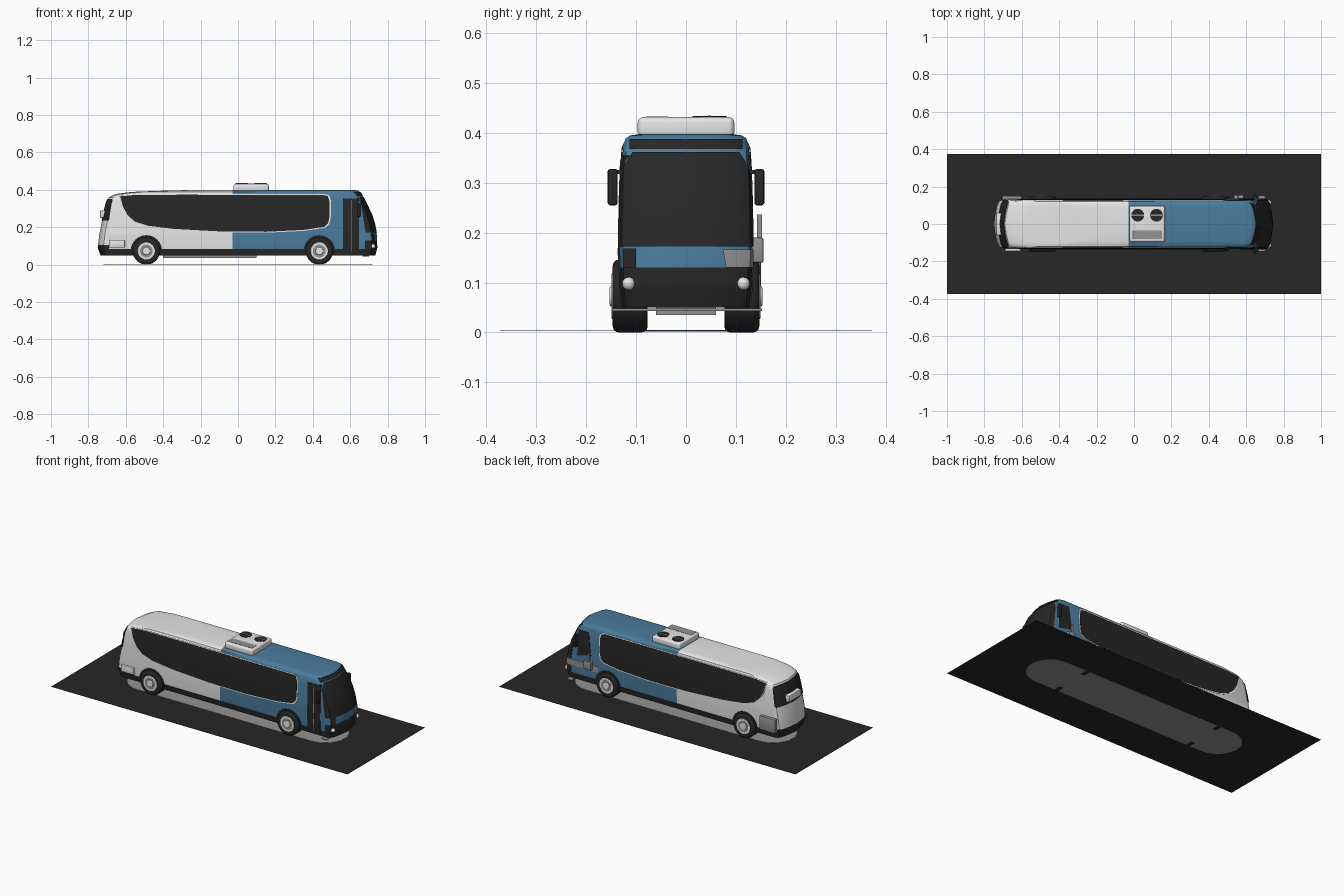
import bpy, bmesh, math
from mathutils import Vector

if "Cube" in bpy.data.objects:
    bpy.data.objects.remove(bpy.data.objects["Cube"])


def material(name, r, g, b):
    m = bpy.data.materials.new(name)
    m.use_nodes = True
    m.diffuse_color = (r, g, b, 1)
    m.node_tree.nodes["Principled BSDF"].inputs["Base Color"].default_value = (r, g, b, 1)
    return m


WHITE = material("white paint", .8, .8, .81)
BLUE = material("blue paint", .07, .2, .34)
BLACK = material("black trim", .02, .02, .02)
GREY = material("grey metal", .29, .29, .29)


def add(name, bm, *mats, angle=35):
    bmesh.ops.recalc_face_normals(bm, faces=bm.faces)
    me = bpy.data.meshes.new(name)
    bm.to_mesh(me)
    bm.free()
    ob = bpy.data.objects.new(name, me)
    bpy.context.collection.objects.link(ob)
    for m in mats:
        me.materials.append(m)
    smooth(ob, angle)
    return ob


def smooth(ob, angle=35):
    bpy.ops.object.select_all(action='DESELECT')
    ob.select_set(True)
    bpy.context.view_layer.objects.active = ob
    bpy.ops.object.shade_smooth_by_angle(angle=math.radians(angle))


def box(name, lo, hi, mat, bevel=0.0, segments=2):
    bm = bmesh.new()
    bmesh.ops.create_cube(bm, size=1)
    for v in bm.verts:
        v.co = Vector([a if c < 0 else b for a, b, c in zip(lo, hi, v.co)])
    if bevel:
        bmesh.ops.bevel(bm, geom=bm.edges[:], offset=bevel, segments=segments,
                        profile=.5, affect='EDGES')
    return add(name, bm, mat)


def prism(name, pts, axis, lo, hi, mat):
    # outline pushed along one axis: (x, z) along y, (y, z) along x, (x, y) along z
    bm = bmesh.new()

    def place(p, d):
        co = list(p)
        co.insert("xyz".index(axis), d)
        return bm.verts.new(co)
    face = bm.faces.new([place(p, lo) for p in pts])
    new = bmesh.ops.extrude_face_region(bm, geom=[face])["geom"]
    step = Vector([hi - lo if a == axis else 0 for a in "xyz"])
    bmesh.ops.translate(bm, vec=step, verts=[g for g in new if isinstance(g, bmesh.types.BMVert)])
    return add(name, bm, mat)


def drum(name, x, y0, y1, z, r, mat, bevel=0.0, axis="y", sides=32):
    pts = [(math.cos(i * math.tau / sides) * r, math.sin(i * math.tau / sides) * r) for i in range(sides)]
    if axis == "y":
        ob = prism(name, [(x + a, z + b) for a, b in pts], "y", y0, y1, mat)
    else:
        ob = prism(name, [(x + a, y0 + b) for a, b in pts], "z", z, y1, mat)
    if bevel:
        mod = ob.modifiers.new("rounding", 'BEVEL')
        mod.width, mod.segments, mod.limit_method = bevel, 3, 'ANGLE'
    return ob


# height, rear end, front end, half width, corner depth
LEVELS = [(.05, -.735, .735, .126, .05), (.09, -.75, .745, .131, .05),
          (.16, -.742, .742, .133, .05), (.22, -.73, .73, .132, .05),
          (.27, -.72, .714, .131, .05), (.33, -.705, .685, .129, .05),
          (.36, -.69, .67, .127, .05), (.378, -.655, .66, .125, .06),
          (.389, -.57, .652, .121, .06), (.395, -.42, .645, .112, .06),
          (.398, -.3, .63, .09, .06)]


def shell(grow=0.0):
    bm = bmesh.new()
    rings = []
    for z, xr, xf, w, c in LEVELS:
        xr, xf, w = xr - grow, xf + grow, w + grow
        z += grow if z > .39 else -grow if z < .06 else 0
        side = [(xf, 0), (xf - .15 * c, w * .45), (xf - .36 * c, w * .8),
                (xf - .6 * c, w * .95), (xf - c, w), (xr + c, w), (xr + .6 * c, w * .95),
                (xr + .36 * c, w * .8), (xr + .15 * c, w * .45), (xr, 0)]
        loop = side + [(x, -y) for x, y in side[-2:0:-1]]
        rings.append([bm.verts.new((x, y, z)) for x, y in loop])
    for a, b in zip(rings, rings[1:]):
        for i in range(len(a)):
            j = (i + 1) % len(a)
            bm.faces.new((a[i], a[j], b[j], b[i]))
    bm.faces.new(rings[0])
    bm.faces.new(rings[-1])
    bmesh.ops.recalc_face_normals(bm, faces=bm.faces)
    return bm


core = add("shell_core", shell(), BLACK)
core.hide_render = True


def patch(name, pts, axis, lo, hi, mat, grow=.003):
    # thin plate that follows the bodywork inside an outline
    ob = add(name, shell(grow), mat)
    cutter = prism("cutter", pts, axis, lo, hi, mat)
    for other, op in ((cutter, 'INTERSECT'), (core, 'DIFFERENCE')):
        mod = ob.modifiers.new(op, 'BOOLEAN')
        mod.object, mod.operation, mod.solver = other, op, 'EXACT'
    bpy.context.view_layer.update()
    ob.data = bpy.data.meshes.new_from_object(ob.evaluated_get(bpy.context.evaluated_depsgraph_get()))
    ob.modifiers.clear()
    bpy.data.objects.remove(cutter)
    smooth(ob)
    return ob


def rect(x0, x1, z0, z1):
    return [(x0, z0), (x1, z0), (x1, z1), (x0, z1)]


# two-tone body with dark skirt and bumpers
bm = shell()
for co, no in (((-.03, 0, 0), (1, 0, 0)), ((.68, 0, 0), (1, 0, 0)), ((-.69, 0, 0), (1, 0, 0)),
               ((0, 0, .085), (0, 0, 1)), ((0, 0, .105), (0, 0, 1)), ((0, 0, .13), (0, 0, 1))):
    bmesh.ops.bisect_plane(bm, geom=bm.verts[:] + bm.edges[:] + bm.faces[:], plane_co=co, plane_no=no)
for f in bm.faces:
    c = f.calc_center_median()
    dark = c.z < .085 or (c.z < .13 and c.x > .68) or (c.z < .105 and c.x < -.69)
    f.material_index = 2 if dark else int(c.x > -.03)
add("body", bm, WHITE, BLUE, BLACK)

# side window bands, rims and wheel arches
BAND = [(-.63, .365), (-.615, .31), (-.59, .265), (-.55, .23), (-.48, .208), (-.35, .192),
        (-.1, .178), (.15, .176), (.35, .186), (.46, .202), (.482, .222), (.489, .26),
        (.489, .34), (.48, .367), (.45, .373), (-.3, .374), (-.55, .373)]
mid = Vector((-.07, .275))
RIM = [tuple(Vector(p) + Vector((.007 if p[0] > mid.x else -.007, .005 if p[1] > mid.y else -.005)))
       for p in BAND]
AXLES = {"rear": -.49, "front": .435}
for side, s in (("right", -1), ("left", 1)):
    lo, hi = sorted((s * .05, s * .3))
    patch(side + "_window_rim", RIM, "y", lo, hi, WHITE, .0015)
    patch(side + "_window_band", BAND, "y", lo, hi, BLACK, .003)
    for end, x in AXLES.items():
        name = f"{end}_{side}_"
        arch = [(x + .084 * math.cos(a * math.pi / 12), .074 + .084 * math.sin(a * math.pi / 12))
                for a in range(13)]
        patch(name + "arch", [(x + .084, .052)] + arch + [(x - .084, .052)], "y", lo, hi, BLACK)
        drum(name + "tire", x, *sorted((s * .077, s * .147)), .073, .073, BLACK, .012)
        drum(name + "rim", x, *sorted((s * .1, s * .149)), .073, .047, WHITE, .003)
        drum(name + "rim_recess", x, *sorted((s * .1, s * .1495)), .073, .034, GREY)
        drum(name + "hub", x, *sorted((s * .1, s * .153)), .073, .021, WHITE, .004)
    # mirrors and headlights
    m = s * .147
    box(side + "_mirror", (.635, m - .01, .255), (.655, m + .01, .328), BLACK, .005)
    box(side + "_mirror_arm", (.64, min(m, s * .12), .318), (.648, max(m, s * .12), .326), BLACK)
    bm = bmesh.new()
    bmesh.ops.create_uvsphere(bm, u_segments=16, v_segments=10, radius=.013)
    bmesh.ops.translate(bm, vec=(.722, s * .115, .098), verts=bm.verts)
    add(side + "_headlight", bm, WHITE)

# door, driver window
patch("door", rect(.562, .648, .058, .355), "y", -.3, -.05, BLACK)
patch("door_divider", rect(.603, .607, .07, .345), "y", -.3, -.05, GREY, .004)
patch("driver_window", [(.55, .22), (.64, .2), (.635, .355), (.565, .355)], "y", .05, .3, BLACK)

# windscreen, destination sign and nose panels
patch("windscreen", [(.682, .172), (.9, .172), (.9, .362), (.652, .362)], "y", -.5, .5, BLACK)
patch("destination_sign", rect(-.113, .113, .368, .388), "x", .5, .9, BLACK)
patch("nose_grey_panel", [(.08, .13), (.135, .13), (.135, .166), (.074, .166)], "x", .5, .9, GREY)
patch("nose_dark_panel", rect(-.125, -.1, .13, .168), "x", .5, .9, BLACK)
box("front_bumper_lip", (.665, -.147, .043), (.7, .152, .048), GREY)

# rear window, engine hatch and lamps housings
patch("rear_window", [(-.9, .235), (-.69, .235), (-.672, .35), (-.9, .35)], "y", -.5, .5, BLACK)
box("rear_hatch_box", (-.738, -.06, .25), (-.7, .06, .29), WHITE, .006)
box("rear_left_locker", (-.705, .12, .085), (-.6, .15, .17), GREY, .004)
box("rear_right_locker", (-.69, -.146, .092), (-.605, -.12, .132), WHITE, .004)
box("left_side_panel", (.535, .12, .14), (.585, .155, .19), GREY, .003)
box("left_side_post", (.55, .142, .185), (.562, .152, .237), GREY)
box("underfloor_rail", (-.4, -.06, .035), (.1, .06, .052), GREY)

# roof cooling unit
box("roof_unit", (-.025, -.097, .39), (.165, .097, .432), WHITE, .012, 4)
for i, x in enumerate((.02, .12)):
    drum(f"roof_fan_{i + 1}", x, .047, .434, .42, .034, BLACK, axis="z")
    box(f"roof_fan_bar_{i + 1}", (x - .033, .044, .43), (x + .033, .05, .4355), GREY)
box("roof_grille", (-.01, -.08, .42), (.15, -.035, .4335), GREY)

# ground sheet with rounded pad beneath the vehicle
prism("ground_sheet", [(-1, -.373), (1, -.373), (1, .373), (-1, .373)], "z", .0025, .0035, BLACK)
pad = [(math.copysign(.58, math.cos(a)) + .14 * math.cos(a), .133 * math.sin(a))
       for a in [(i + .5) * math.tau / 40 for i in range(40)]]
prism("ground_pad", pad, "z", .0015, .0045, GREY)

bpy.data.objects.remove(core)
